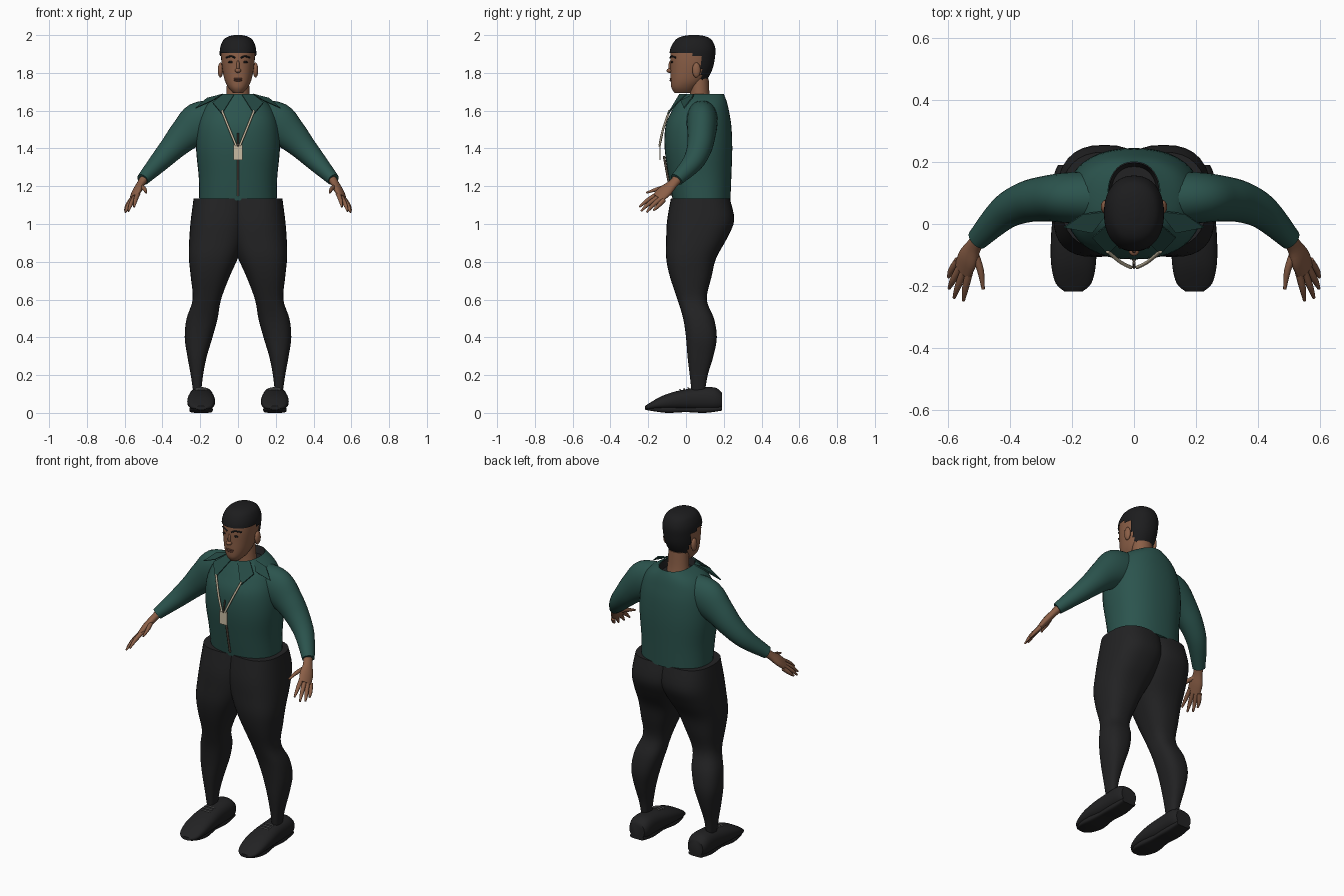
import bpy, bmesh, math
from mathutils import Vector

if "Cube" in bpy.data.objects:
    bpy.data.objects.remove(bpy.data.objects["Cube"])


def material(name, r, g, b):
    m = bpy.data.materials.new(name)
    m.diffuse_color = (r, g, b, 1)
    m.use_nodes = True
    m.node_tree.nodes["Principled BSDF"].inputs["Base Color"].default_value = m.diffuse_color
    return m


SKIN = material("brown skin", 0.26, 0.115, 0.063)
LIP = material("dark lips", 0.15, 0.06, 0.04)
HAIR = material("black hair", 0.012, 0.012, 0.013)
SHIRT = material("green shirt", 0.024, 0.088, 0.075)
COLLAR = material("dark green collar", 0.018, 0.066, 0.056)
CLOTH = material("black cloth", 0.016, 0.016, 0.017)
CREAM = material("cream lanyard", 0.58, 0.50, 0.36)
ZIP = material("brown zip", 0.10, 0.075, 0.055)
GREY = material("grey lace", 0.3, 0.3, 0.3)
EYE = material("eye black", 0.01, 0.008, 0.008)


def finish(name, bm, mat, smooth=True):
    bmesh.ops.recalc_face_normals(bm, faces=bm.faces)
    me = bpy.data.meshes.new(name)
    bm.to_mesh(me)
    bm.free()
    me.materials.append(mat)
    ob = bpy.data.objects.new(name, me)
    bpy.context.collection.objects.link(ob)
    if smooth:
        bpy.context.view_layer.objects.active = ob
        ob.select_set(True)
        bpy.ops.object.shade_smooth_by_angle(angle=math.radians(50))
        ob.select_set(False)
    return ob


def spline(keys, sub):
    """Catmull-Rom interpolation of key rows."""
    out = []
    for i in range(len(keys) - 1):
        p = [keys[max(0, min(len(keys) - 1, i + k))] for k in (-1, 0, 1, 2)]
        for s in range(sub):
            t = s / sub
            out.append([0.5 * (2 * b + (c - a) * t + (2 * a - 5 * b + 4 * c - d) * t * t
                               + (3 * b - a - 3 * c + d) * t ** 3) for a, b, c, d in zip(*p)])
    return out + [list(keys[-1])]


def loft(name, keys, mat, frame="z", n=28, sub=4, power=2.0, side=1, top=True, keep=None):
    """Rows are x, y, z, radius u, radius v. frame: 'z', 'y', or a wide axis along a path."""
    rows = spline(keys, sub)
    bm = bmesh.new()
    rings = []
    for i, (x, y, z, ru, rv) in enumerate(rows):
        u, v = Vector((1, 0, 0)), Vector((0, 1, 0))
        if frame == "y":
            v = Vector((0, 0, 1))
        elif frame != "z":
            a, b = rows[max(0, i - 1)], rows[min(len(rows) - 1, i + 1)]
            t = (Vector(b[:3]) - Vector(a[:3])).normalized()
            v = Vector(frame)
            v = (v - t * v.dot(t)).normalized()
            u = t.cross(v)
        ring = []
        for k in range(n):
            c, s = math.cos(math.tau * k / n), math.sin(math.tau * k / n)
            p = Vector((x, y, z)) + u * ru * math.copysign(abs(c) ** (2 / power), c) \
                + v * rv * math.copysign(abs(s) ** (2 / power), s)
            ring.append(bm.verts.new((p.x * side, p.y, p.z)))
        rings.append(ring)
    for a, b in zip(rings, rings[1:]):
        for k in range(n):
            bm.faces.new((a[k], a[(k + 1) % n], b[(k + 1) % n], b[k]))
    bm.faces.new(rings[0])
    if top:
        bm.faces.new(rings[-1])
    if keep:
        bmesh.ops.recalc_face_normals(bm, faces=bm.faces)
        drop = [f for f in bm.faces if not keep(f.calc_center_median())]
        bmesh.ops.delete(bm, geom=drop, context="FACES")
    return finish(name, bm, mat)


def upright(rows):
    """z, half width, front y, back y -> loft rows."""
    return [(0, (f + b) / 2, z, w, (b - f) / 2) for z, w, f, b in rows]


def ball(name, loc, scale, mat):
    bm = bmesh.new()
    bmesh.ops.create_uvsphere(bm, u_segments=16, v_segments=10, radius=1)
    for v in bm.verts:
        v.co = Vector([c * s + l for c, s, l in zip(v.co, scale, loc)])
    return finish(name, bm, mat)


def tube(name, pts, r, mat, side=1, axis=(0, 1, 0.2), sub=3):
    return loft(name, [(*p, r, r) for p in pts], mat, axis, 8, sub, side=side)


def plate(name, pts, mat, side=1):
    bm = bmesh.new()
    f = bm.faces.new([bm.verts.new((x * side, y, z)) for x, y, z in pts])
    ext = bmesh.ops.extrude_face_region(bm, geom=[f])
    for v in ext["geom"]:
        if isinstance(v, bmesh.types.BMVert):
            v.co += Vector((0, 0.004, -0.004))
    return finish(name, bm, mat, False)


# Shirt body with an open neck and dark lining
loft("shirt_body", upright([
    (1.125, .205, -.07, .235), (1.25, .208, -.092, .24), (1.4, .222, -.113, .245),
    (1.52, .215, -.108, .24), (1.6, .19, -.075, .227), (1.65, .15, -.05, .215),
    (1.688, .085, -.03, .2)]), SHIRT, n=40, power=2.3, top=False)
loft("collar_lining", upright([(1.645, .075, -.015, .185), (1.687, .083, -.028, .198)]),
     CLOTH, n=40, power=2.3, top=False)

# Head, neck and hair
head = [(1.693, .026, -.06, .03), (1.72, .05, -.077, .06), (1.76, .07, -.081, .10),
        (1.82, .083, -.082, .132), (1.88, .089, -.083, .145), (1.93, .088, -.076, .147),
        (1.965, .072, -.052, .13), (1.985, .045, -.02, .10), (1.993, .012, .025, .06)]
loft("head", upright(head), SKIN, n=40, power=2.2)
loft("neck", upright([(1.62, .068, .015, .135), (1.68, .062, .02, .125), (1.77, .058, .02, .12)]), SKIN)


def hair_zone(c):
    if c.y > .08:
        return c.z > 1.75
    return c.z > (1.885 if c.y > .03 else 1.91)


loft("hair", upright([(z + .007 * (z > 1.95), w + .007, f - .006, b + .008) for z, w, f, b in head]),
     HAIR, n=48, sub=6, power=2.2, keep=hair_zone)

# Face
ball("nose_tip", (0, -.086, 1.812), (.017, .017, .012), SKIN)
ball("nose_bridge", (0, -.08, 1.835), (.009, .013, .032), SKIN)
ball("upper_lip", (0, -.079, 1.769), (.025, .008, .005), LIP)
ball("lower_lip", (0, -.078, 1.760), (.021, .009, .006), LIP)


def face_y(x):
    return .031 - .114 * (1 - (abs(x) / .088) ** 2.2) ** (1 / 2.2)


for s, tag in ((-1, "left"), (1, "right")):
    ball("eye_" + tag, (s * .037, face_y(.037) + .001, 1.857), (.015, .006, .006), EYE)
    tube("brow_" + tag, [(x, face_y(x) - .001, z) for x, z in ((.014, 1.879), (.036, 1.888), (.064, 1.881))],
         .0045, HAIR, s)
    ball("ear_" + tag, (s * .093, .055, 1.815), (.014, .022, .04), SKIN)

    # Sleeve
    loft("sleeve_" + tag, [
        (.10, .085, 1.575, .085, .08), (.20, .085, 1.535, .112, .082), (.28, .082, 1.472, .088, .074),
        (.35, .07, 1.40, .068, .066), (.42, .035, 1.325, .053, .055), (.505, -.05, 1.235, .033, .036)],
        SHIRT, (0, 1, 0), 28, side=s)

    # Hand
    across = (.6, .65, -.5)
    loft("palm_" + tag, [(.49, -.035, 1.25, .024, .028), (.515, -.07, 1.212, .02, .027),
                         (.535, -.11, 1.175, .02, .04), (.552, -.15, 1.138, .014, .038)],
         SKIN, across, 16, side=s)
    fingers = {
        "index": ((.53, -.15, 1.16), (.543, -.205, 1.125), (.55, -.247, 1.09)),
        "middle": ((.547, -.148, 1.143), (.567, -.2, 1.105), (.58, -.238, 1.068)),
        "ring": ((.56, -.138, 1.132), (.583, -.18, 1.095), (.596, -.208, 1.062)),
        "little": ((.567, -.118, 1.127), (.588, -.148, 1.095), (.598, -.172, 1.072)),
        "thumb": ((.515, -.09, 1.2), (.495, -.15, 1.185), (.486, -.21, 1.165))}
    for f, (a, b, c) in fingers.items():
        loft(f + "_finger_" + tag, [(*a, .013, .013), (*b, .011, .011), (*c, .005, .005)],
             SKIN, across, 10, side=s)

    # Trouser leg: z, inner x, outer x, front y, back y
    leg = [(1.135, -.06, .235, -.08, .232), (1.02, -.06, .25, -.1, .255), (.92, -.04, .258, -.105, .215),
           (.82, .0, .26, -.105, .16), (.72, .045, .25, -.085, .135), (.6, .09, .24, -.045, .11),
           (.5, .108, .272, -.015, .148), (.4, .135, .282, 0, .163), (.3, .165, .268, .008, .145),
           (.2, .185, .25, .02, .115), (.11, .195, .237, .03, .10)]
    loft("trouser_leg_" + tag, [((i + o) / 2, (f + b) / 2, z, (o - i) / 2, (b - f) / 2)
                                for z, i, o, f, b in leg], CLOTH, n=32, power=2.5, side=s)

    # Shoe: y, half width, bottom z, top z
    shoe = [(.19, .05, .02, .108), (.15, .064, .012, .135), (.05, .066, .012, .132), (-.05, .073, .014, .115),
            (-.13, .072, .015, .088), (-.19, .058, .016, .054), (-.217, .03, .018, .036)]
    loft("shoe_" + tag, [(.195, y, (a + b) / 2, w, (b - a) / 2) for y, w, a, b in shoe],
         CLOTH, "y", 28, power=2.4, side=s)
    sole = [(.19, .045, 0.012), (.1, .052, 0), (0, .05, .004), (-.1, .062, 0), (-.18, .052, .01), (-.215, .025, .016)]
    loft("sole_" + tag, [(.195, y, (a + .034) / 2, w, (.034 - a) / 2) for y, w, a in sole],
         CLOTH, "y", 20, power=4, side=s)
    for i in range(3):
        y, z = .015 - .022 * i, .131 - .004 * i
        tube("lace_%s_%d" % (tag, i), [(.165, y, z - .002), (.195, y - .005, z + .002), (.225, y, z - .002)],
             .003, GREY, s)

    # Collar points, shoulder flap and lanyard strap
    plate("collar_point_" + tag, [(.02, -.036, 1.688), (.08, .0, 1.688), (.135, -.045, 1.645), (.085, -.098, 1.585)],
          COLLAR, s)
    plate("shoulder_flap_" + tag, [(.08, .04, 1.69), (.165, .03, 1.668), (.225, -.012, 1.615), (.135, -.03, 1.655)],
          COLLAR, s)
    tube("lanyard_strap_" + tag, [(.085, -.088, 1.6), (.045, -.122, 1.5), (.01, -.14, 1.415)], .006, CREAM, s)

# Badge, its clip and the front zip
tube("badge_clip", [(0, -.125, 1.48), (0, -.14, 1.41)], .005, ZIP)
bm = bmesh.new()
bmesh.ops.create_cube(bm, size=1)
for v in bm.verts:
    v.co = Vector((v.co.x * .05, v.co.y * .006 - .138, v.co.z * .08 + 1.38))
finish("badge", bm, CREAM, False)
tube("zip", [(0, -.117, 1.36), (0, -.097, 1.25), (0, -.076, 1.15)], .006, ZIP)
